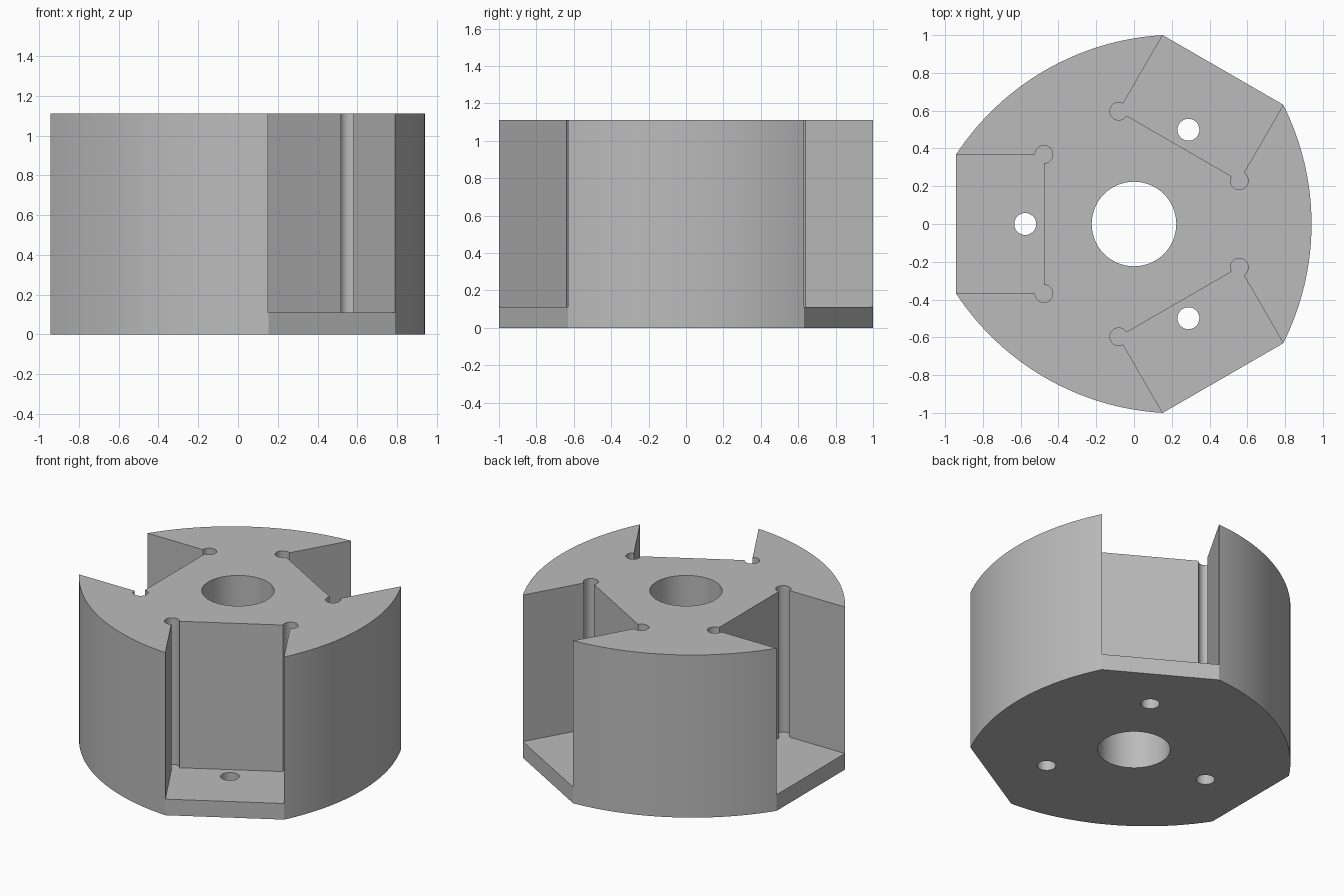
import bpy, bmesh
from math import sin, cos, pi, radians, atan2, hypot

cube = bpy.data.objects.get("Cube")
if cube:
    bpy.data.objects.remove(cube)

HEIGHT, FLOOR = 1.11, 0.11
FLAT_X, FLAT_HALF = 0.942, 0.368       # flat side: distance and half width
SLOT_X, SLOT_HALF = 0.477, 0.3685      # slot back wall and half width
BULGE = 0.94                           # distance of each curved side's middle
TURNS = [radians(a) for a in (0, 120, 240)]


def arc(cx, cy, r, start, end, n):
    steps = [start + (end - start) * i / n for i in range(n + 1)]
    return [(cx + r * cos(a), cy + r * sin(a)) for a in steps]


def turn(points, a):
    return [(x * cos(a) - y * sin(a), x * sin(a) + y * cos(a)) for x, y in points]


def prisms(name, outlines, z0, z1):
    """Upright solids from closed outlines, in one object."""
    bm = bmesh.new()
    for outline in outlines:
        low = [bm.verts.new((x, y, z0)) for x, y in outline]
        high = [bm.verts.new((x, y, z1)) for x, y in outline]
        bm.faces.new(low)
        bm.faces.new(high)
        for i in range(len(low)):
            j = (i + 1) % len(low)
            bm.faces.new((low[i], low[j], high[j], high[i]))
    bmesh.ops.recalc_face_normals(bm, faces=bm.faces)
    mesh = bpy.data.meshes.new(name)
    bm.to_mesh(mesh)
    bm.free()
    obj = bpy.data.objects.new(name, mesh)
    bpy.context.collection.objects.link(obj)
    return obj


# Outer body: three flats joined by three shallow arcs
corner_r = hypot(FLAT_X, FLAT_HALF)
corner_a = pi / 3 - atan2(FLAT_HALF, FLAT_X)
edge_x, edge_y = corner_r * cos(corner_a), corner_r * sin(corner_a)
sag = BULGE - edge_x
radius = (edge_y ** 2 + sag ** 2) / (2 * sag)
sweep = atan2(edge_y, edge_x - (BULGE - radius))
side = arc(BULGE - radius, 0, radius, -sweep, sweep, 32)
body = prisms("slotted_body", [sum((turn(side, a) for a in TURNS), [])], 0, HEIGHT)

# Slots with round corner reliefs
upper = arc(-SLOT_X, SLOT_HALF, 0.047, pi, -pi / 2, 24)
lower = [(x, -y) for x, y in reversed(upper)]
slot = [(-1.3, SLOT_HALF)] + upper + lower + [(-1.3, -SLOT_HALF)]
slots = prisms("slot_cutter", [turn(slot, a) for a in TURNS], FLOOR, HEIGHT + 0.3)

# Central bore and a screw hole through each slot floor
bore = arc(0, 0, 0.224, 0, 2 * pi, 64)[:-1]
screw = arc(-0.576, 0, 0.058, 0, 2 * pi, 32)[:-1]
holes = prisms("hole_cutter", [bore] + [turn(screw, a) for a in TURNS],
               -0.3, HEIGHT + 0.3)

bpy.ops.object.select_all(action='DESELECT')
body.select_set(True)
bpy.context.view_layer.objects.active = body
for cutter in (slots, holes):
    cutter.hide_render = True
    mod = body.modifiers.new(cutter.name, 'BOOLEAN')
    mod.operation = 'DIFFERENCE'
    mod.solver = 'EXACT'
    mod.object = cutter
    bpy.ops.object.modifier_apply(modifier=mod.name)
    bpy.data.objects.remove(cutter)

# Plain grey finish
grey = bpy.data.materials.new("plain_grey")
grey.use_nodes = True
colour = (0.5, 0.5, 0.5, 1)
grey.diffuse_color = colour
grey.node_tree.nodes["Principled BSDF"].inputs["Base Color"].default_value = colour
body.data.materials.clear()
body.data.materials.append(grey)
bpy.ops.object.shade_smooth_by_angle(angle=radians(25))
